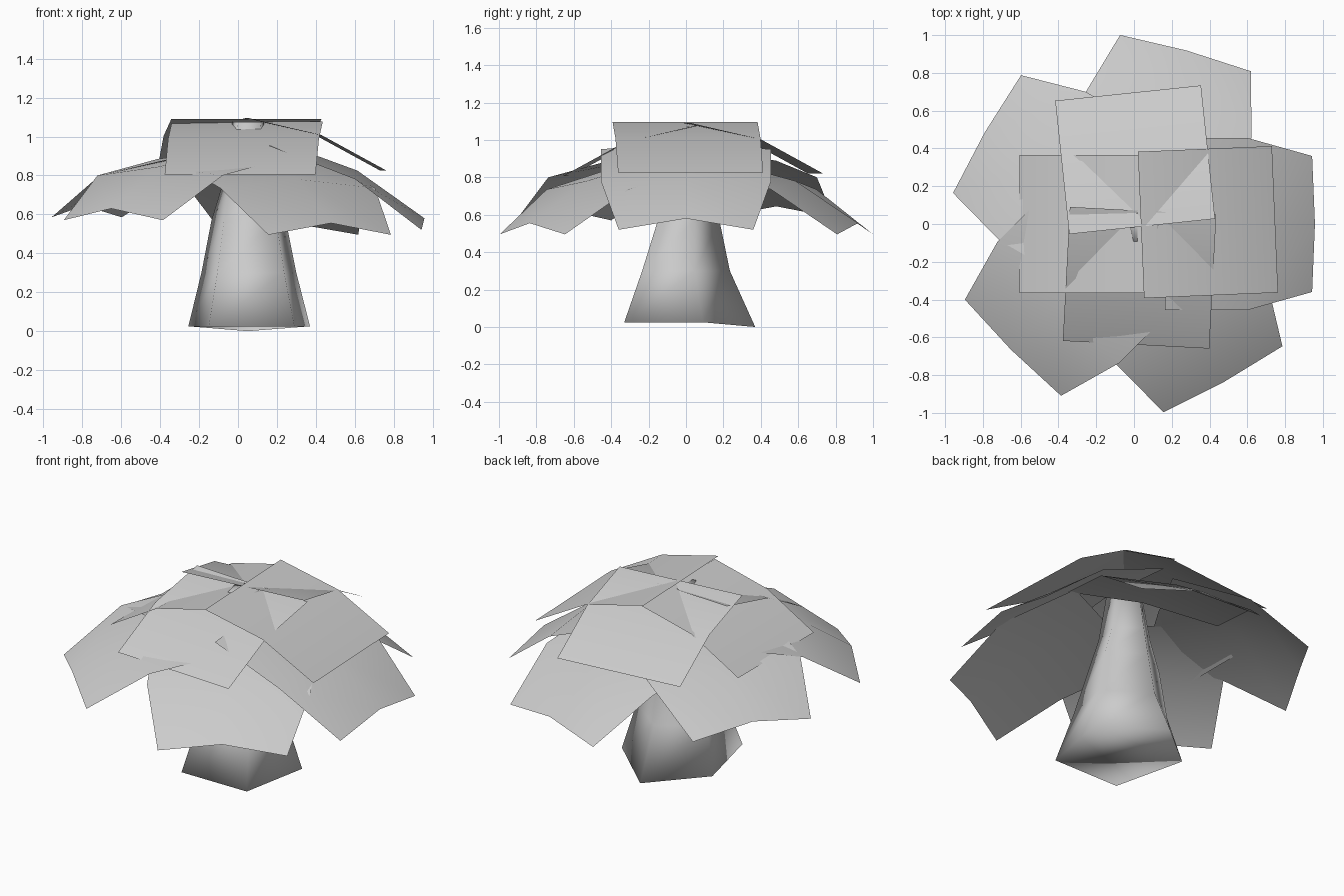
import bpy
import bmesh
from math import radians
from mathutils import Matrix, Vector

cube = bpy.data.objects.get("Cube")
if cube:
    bpy.data.objects.remove(cube, do_unlink=True)

grey = bpy.data.materials.new("plain_grey")
grey.use_nodes = True
grey.diffuse_color = (0.6, 0.6, 0.6, 1)
grey.node_tree.nodes["Principled BSDF"].inputs["Base Color"].default_value = (0.6, 0.6, 0.6, 1)


def add_object(name, bm):
    """Turn a bmesh into a smooth grey object."""
    mesh = bpy.data.meshes.new(name)
    bm.to_mesh(mesh)
    bm.free()
    mesh.materials.append(grey)
    for p in mesh.polygons:
        p.use_smooth = True
    obj = bpy.data.objects.new(name, mesh)
    bpy.context.collection.objects.link(obj)


def skin(bm, rows, closed=False):
    """Join rows of points with quads."""
    grid = [[bm.verts.new(p) for p in row] for row in rows]
    n = len(grid[0])
    for a, b in zip(grid, grid[1:]):
        for i in range(n if closed else n - 1):
            j = (i + 1) % n
            bm.faces.new((a[i], b[i], b[j], a[j]))
    return grid


def leaf(name, rows, pivot, angle):
    """Rows hold (reach, half width, edge height, ridge reach, ridge height)."""
    bm = bmesh.new()
    skin(bm, [[(r, -w, z), (rr, 0, rz), (r, w, z)] for r, w, z, rr, rz in rows])
    bm.transform(Matrix.Translation(pivot) @ Matrix.Rotation(radians(angle), 4, "Z"))
    bm.normal_update()
    add_object(name, bm)


# Lower ring of drooping, ridged leaves: pivot, angle, inner, middle and tip heights
lowers = {
    "lower_leaf_right": (0.017, 0, 0, 0.95, 0.78, 0.52),
    "lower_leaf_back_right": (0.026, 0.012, 74.5, 0.86, 0.735, 0.495),
    "lower_leaf_back_left": (0.024, 0.013, 150, 0.89, 0.8, 0.585),
    "lower_leaf_front_left": (0.014, 0, 225, 0.885, 0.8, 0.57),
    "lower_leaf_front_right": (0.022, -0.012, 299, 0.86, 0.735, 0.495),
}
for name, (x, y, angle, inner, middle, tip) in lowers.items():
    rows = [(0.146, 0.455, inner, 0.146, inner + 0.04),
            (0.586, 0.455, middle, 0.596, middle + 0.045),
            (0.926, 0.36, tip, 0.941, tip + 0.06)]
    leaf(name, rows, Vector((x, y, 0)), angle)

# Upper cross of bent rectangular leaves: pivot, angle and size
uppers = {
    "upper_leaf_right": (0.037, -0.005, 0.005, 2.4, 1),
    "upper_leaf_back": (0.043, -0.013, 0, 96, 1),
    "upper_leaf_left": (0.06, 0, -0.005, 180, 0.94),
    "upper_leaf_front": (0.048, 0.07, -0.014, -93, 1),
}
for name, (x, y, dz, angle, s) in uppers.items():
    rows = [(r * s, 0.388 * s, z, r * s, z)
            for r, z in ((0, 1.09), (0.375, 1.003), (0.71, 0.82))]
    leaf(name, rows, Vector((x, y, dz)), angle)

# Five-sided tapering trunk: height, x scale, y scale and y shift of each ring
base = [(0.0, 0.38), (-0.305, 0.12), (-0.2, -0.32), (0.24, -0.32), (0.32, 0.1)]
levels = [(0.025, 1.0, 1.0, -0.01), (0.3, 0.78, 0.67, -0.02), (0.57, 0.61, 0.47, 0.0),
          (0.75, 0.43, 0.38, 0.0), (1.075, 0.26, 0.26, -0.01)]
rings = [[(0.05 + x * sx, y * sy + dy, z) for x, y in base] for z, sx, sy, dy in levels]
rings[0][0] = (0.05, 0.37, 0)
bm = bmesh.new()
grid = skin(bm, rings, closed=True)
bm.faces.new(grid[0])
bm.faces.new(grid[-1])
bmesh.ops.recalc_face_normals(bm, faces=bm.faces[:])
add_object("trunk", bm)
